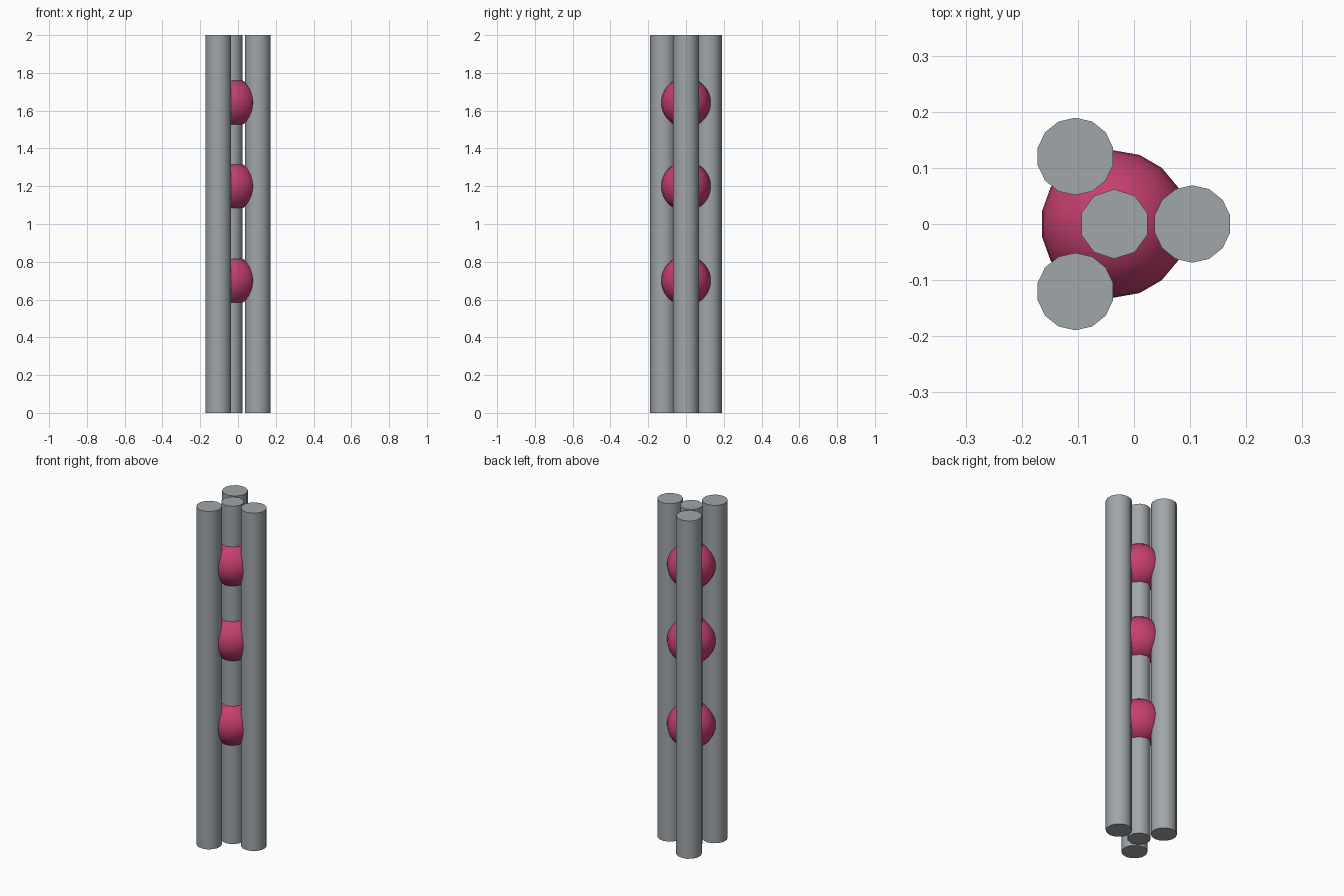
import bpy
import math

cube = bpy.data.objects.get("Cube")
if cube:
    bpy.data.objects.remove(cube, do_unlink=True)


def make_material(name, color):
    mat = bpy.data.materials.new(name)
    mat.use_nodes = True
    mat.diffuse_color = color
    mat.node_tree.nodes["Principled BSDF"].inputs["Base Color"].default_value = color
    return mat


grey = make_material("steel_grey", (0.35, 0.38, 0.40, 1))
crimson = make_material("crimson", (0.56, 0.05, 0.16, 1))

HEIGHT = 2.0
AXIS_X = -0.035   # common axis of the core and the beads
SPACING = 0.139   # distance of the outer rods from that axis


def finish(name, mat):
    obj = bpy.context.object
    obj.name = name
    obj.data.materials.append(mat)
    bpy.ops.object.shade_smooth_by_angle(angle=math.radians(50))


def rod(name, x, y, radius, sides):
    bpy.ops.mesh.primitive_cylinder_add(
        vertices=sides, radius=radius, depth=HEIGHT, location=(x, y, HEIGHT / 2))
    finish(name, grey)


# Thin central rod
rod("core_rod", AXIS_X, 0, 0.062, 10)

# Three thicker rods in a triangle around it
for name, degrees in (("left_rod", 0), ("back_rod", 120), ("front_rod", 240)):
    a = math.radians(degrees)
    rod(name, AXIS_X + SPACING * math.cos(a), SPACING * math.sin(a), 0.069, 14)

# Beads threaded on the central rod
for name, z in (("lower_bead", 0.70), ("middle_bead", 1.20), ("upper_bead", 1.643)):
    bpy.ops.mesh.primitive_uv_sphere_add(
        segments=18, ring_count=18, radius=0.131, location=(AXIS_X, 0, z))
    finish(name, crimson)
